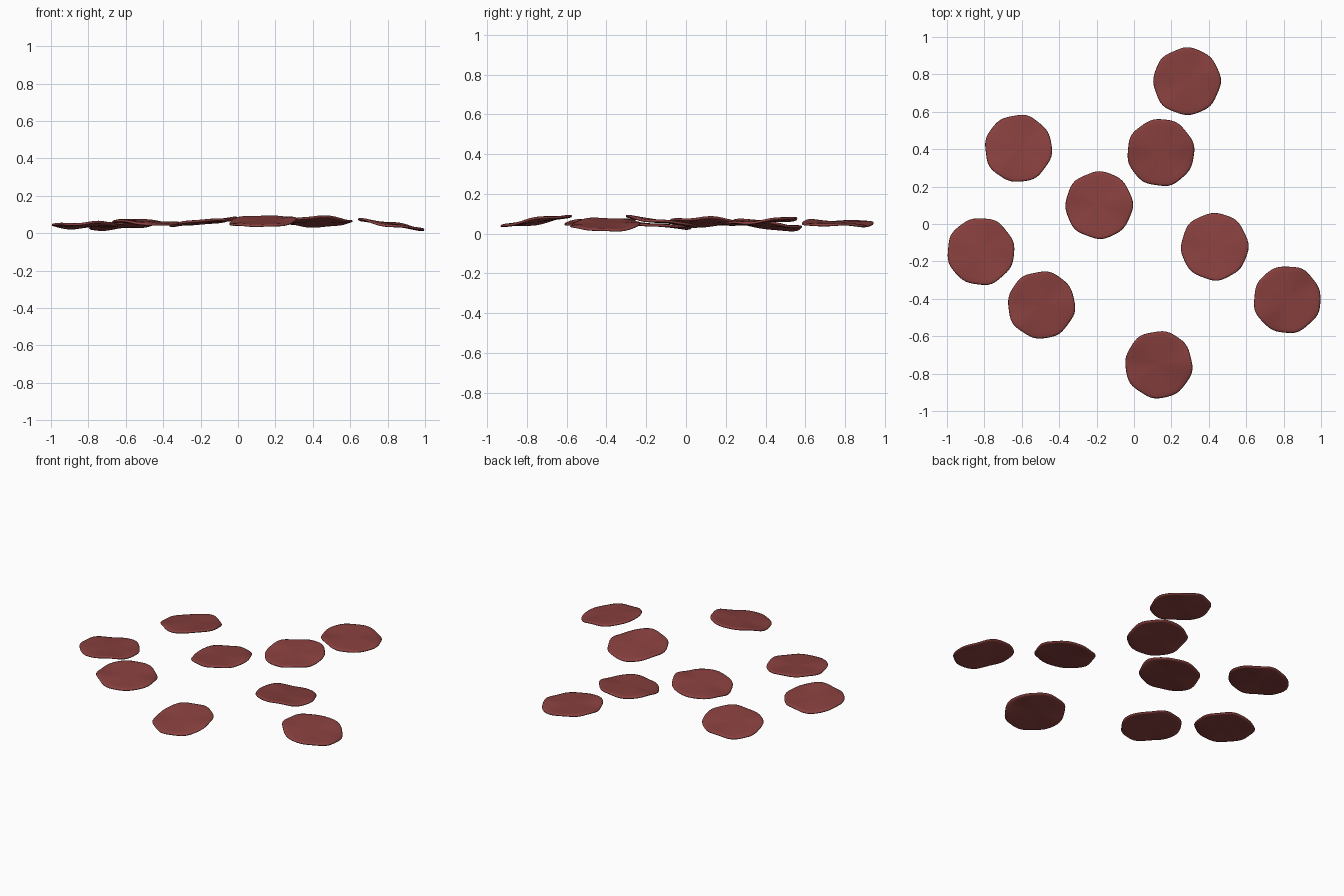
import bpy, bmesh, math
from mathutils import Vector

if "Cube" in bpy.data.objects:
    bpy.data.objects.remove(bpy.data.objects["Cube"])

# single cured-meat red
red = bpy.data.materials.new("cured_red")
red.diffuse_color = (0.25, 0.052, 0.049, 1.0)
red.use_nodes = True
red.node_tree.nodes["Principled BSDF"].inputs["Base Color"].default_value = red.diffuse_color

R, T, SEG = 0.179, 0.014, 56

# cross-section of a slice: (radius fraction, height), top centre round the rim to bottom
PROFILE = [(0.2, T / 2), (0.4, T / 2), (0.6, T / 2), (0.8, T / 2), (0.93, T / 2),
           (0.985, T * 0.35), (1.0, 0), (0.985, -T * 0.35),
           (0.93, -T / 2), (0.8, -T / 2), (0.6, -T / 2), (0.4, -T / 2), (0.2, -T / 2)]


def make_slice(name, x, y, z, gx, gy, phase):
    """Thin wavy disc with a slightly irregular rim, tilted by slopes gx, gy."""
    bm = bmesh.new()

    def point(f, a, h):
        b = a + phase
        rim = 1 + 0.013 * math.cos(8 * b) + 0.008 * math.sin(5 * b + 1)
        r = R * f * (1 + (rim - 1) * f)
        px, py = r * math.cos(a), r * math.sin(a)
        wave = 0.005 * f * f * math.cos(3 * b) + 0.003 * f ** 2 * math.sin(5 * b)
        return Vector((x + px, y + py, z + gx * px + gy * py + wave + h))

    rings = [[bm.verts.new(point(f, 2 * math.pi * i / SEG, h)) for i in range(SEG)]
             for f, h in PROFILE]
    for upper, lower in zip(rings, rings[1:]):
        for i in range(SEG):
            j = (i + 1) % SEG
            bm.faces.new((upper[i], lower[i], lower[j], upper[j]))
    # centre fans
    for ring, h in ((rings[0], T / 2), (rings[-1], -T / 2)):
        c = bm.verts.new((x, y, z + h))
        for i in range(SEG):
            bm.faces.new((c, ring[i], ring[(i + 1) % SEG]))
    bmesh.ops.recalc_face_normals(bm, faces=bm.faces[:])
    for f in bm.faces:
        f.smooth = True
    me = bpy.data.meshes.new(name)
    bm.to_mesh(me)
    bm.free()
    me.materials.append(red)
    bpy.context.collection.objects.link(bpy.data.objects.new(name, me))


# scattered slices: centre x, y, z, slope in x, slope in y
SLICES = [
    (0.283, 0.763, 0.053, -0.06, -0.01),
    (0.143, 0.382, 0.062, 0.02, 0.085),
    (-0.618, 0.404, 0.044, 0.08, -0.10),
    (-0.187, 0.101, 0.060, 0.095, -0.03),
    (-0.819, -0.147, 0.043, 0.01, -0.06),
    (-0.495, -0.433, 0.058, -0.045, 0.036),
    (0.431, -0.121, 0.062, 0.003, -0.125),
    (0.819, -0.404, 0.046, -0.155, 0.02),
    (0.132, -0.752, 0.064, 0.045, 0.145),
]
for n, s in enumerate(SLICES):
    make_slice(f"slice_{n + 1}", *s, phase=n * 1.3)
